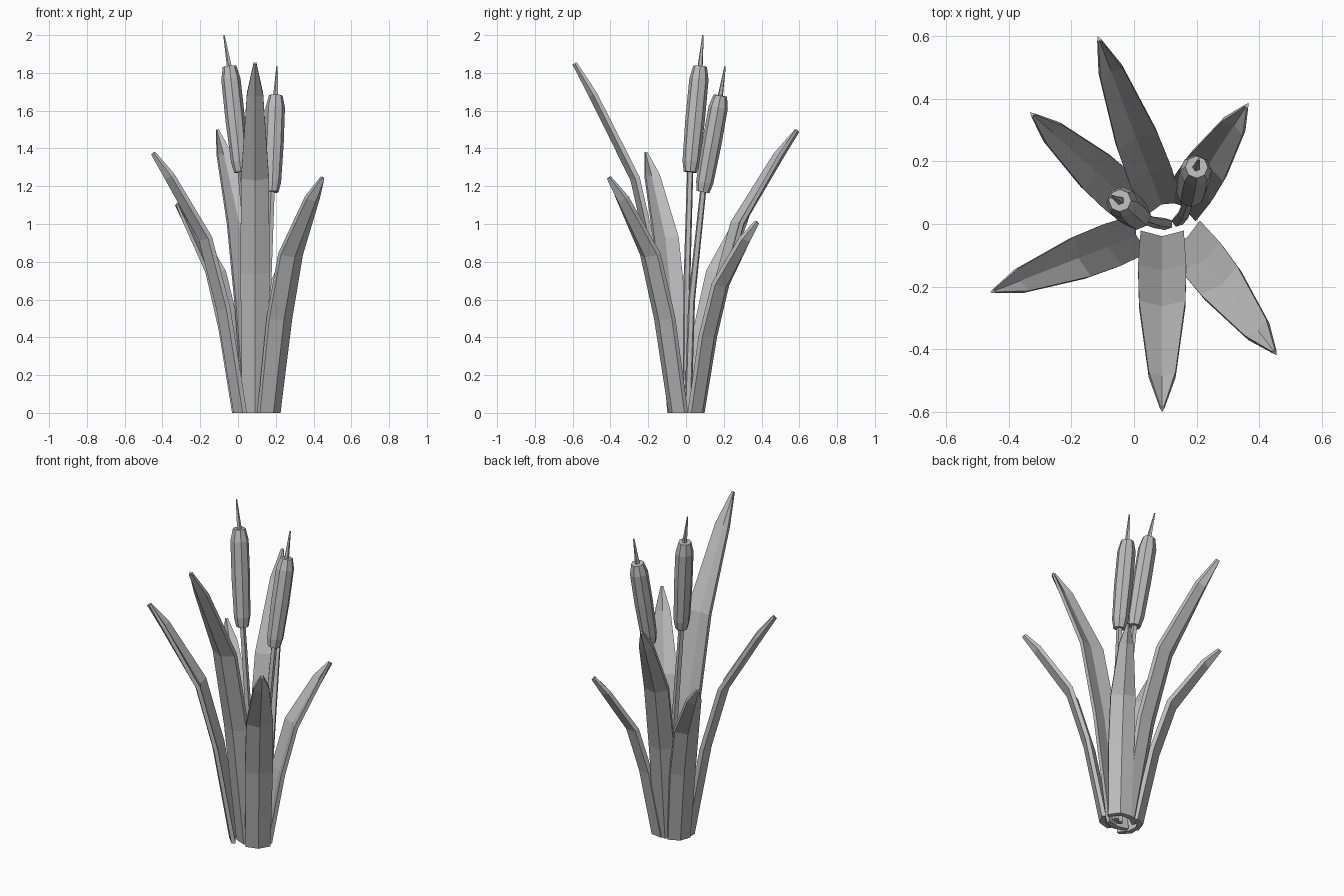
import bpy, bmesh, math
from mathutils import Vector

default_cube = bpy.data.objects.get("Cube")
if default_cube:
    bpy.data.objects.remove(default_cube, do_unlink=True)

grey = bpy.data.materials.new("neutral grey")
grey.use_nodes = True
colour = (0.5, 0.5, 0.5, 1)
grey.diffuse_color = colour
grey.node_tree.nodes["Principled BSDF"].inputs["Base Color"].default_value = colour

UP = Vector((0, 0, 1))


def loft(name, rings):
    """Skin matching rings of points into one closed, flat-shaded object."""
    bm = bmesh.new()
    loops = [[bm.verts.new(p) for p in ring] for ring in rings]
    count = len(loops[0])
    for low, high in zip(loops, loops[1:]):
        for i in range(count):
            j = (i + 1) % count
            bm.faces.new((low[i], low[j], high[j], high[i]))
    bm.faces.new(loops[0][::-1])
    bm.faces.new(loops[-1])
    bmesh.ops.recalc_face_normals(bm, faces=bm.faces)
    mesh = bpy.data.meshes.new(name)
    bm.to_mesh(mesh)
    bm.free()
    mesh.materials.append(grey)
    obj = bpy.data.objects.new(name, mesh)
    bpy.context.collection.objects.link(obj)
    return obj


# Leaf stations: height share, outward share, half width, thickness scale
STATIONS = [
    (0, 0, 0.069, 1),
    (0.4, 0.20, 0.077, 1),
    (0.67, 0.41, 0.074, 1),
    (0.91, 0.82, 0.043, 0.9),
    (1, 1, 0.007, 0.5),
]
# Folded cross-section: share of half width, offset outward
SECTION = [(-1, -0.026), (0, -0.008), (1, -0.026),
           (1, -0.002), (0, 0.026), (-1, -0.002)]


def leaf(name, base, tip, height, width=1.0):
    """Folded blade that arches from its foot outward to a narrow tip."""
    foot = Vector((*base, 0))
    reach = Vector((*tip, 0)) - foot
    outward = reach.normalized()
    side = UP.cross(outward)
    centres = [foot + reach * s[1] + UP * height * s[0] for s in STATIONS]
    rings = []
    for i, (_, _, half, thick) in enumerate(STATIONS):
        before = centres[max(i - 1, 0)]
        after = centres[min(i + 1, len(centres) - 1)]
        normal = outward if i == 0 else side.cross(after - before).normalized()
        if normal.dot(outward) < 0:
            normal = -normal
        rings.append([centres[i] + side * (u * half * width) + normal * (v * thick)
                      for u, v in SECTION])
    return loft(name, rings)


leaf("front_leaf", (0.09, -0.047), (0.09, -0.59), 1.85)
leaf("front_left_leaf", (0.172, -0.052), (0.45, -0.41), 1.245)
leaf("right_leaf", (0, -0.04), (-0.45, -0.215), 1.375, 0.93)
leaf("back_right_leaf", (0.01, 0.05), (-0.325, 0.35), 1.105, 0.93)
leaf("back_leaf", (0.085, 0.07), (-0.112, 0.59), 1.495, 0.93)
leaf("back_left_leaf", (0.157, 0.065), (0.36, 0.378), 1.01, 0.93)


def rings_along(points, radii, sides):
    """Round rings set square to a path; the first lies flat on the ground plane."""
    points = [Vector(p) for p in points]
    rings = []
    for i, (centre, radius) in enumerate(zip(points, radii)):
        axis = points[min(i + 1, len(points) - 1)] - points[max(i - 1, 0)]
        axis = UP if centre.z == 0 else axis.normalized()
        across = axis.cross(Vector((0, 1, 0))).normalized()
        along = axis.cross(across)
        angles = [math.tau * k / sides for k in range(sides)]
        rings.append([centre + (across * math.cos(a) + along * math.sin(a)) * radius
                      for a in angles])
    return rings


def cattail(name, base, middle, head_low, head_high, tip):
    """Slim stem, faceted seed head with chamfered ends, and a thin spike."""
    loft(name + "_stem", rings_along([base, middle, head_low],
                                     (0.02, 0.019, 0.017), 5))
    low, high = Vector(head_low), Vector(head_high)
    shares = (0, 0.1, 0.5, 0.88, 1)
    loft(name + "_head", rings_along([low.lerp(high, s) for s in shares],
                                     (0.035, 0.046, 0.052, 0.051, 0.036), 8))
    loft(name + "_spike", rings_along([head_high, tip], (0.014, 0.004), 5))


cattail("tall_cattail", (0.105, 0, 0), (0.07, 0.005, 0.7),
        (0.015, 0.022, 1.275), (-0.045, 0.075, 1.835), (-0.074, 0.09, 2))
cattail("short_cattail", (0.14, 0.01, 0), (0.158, 0.03, 0.6),
        (0.18, 0.09, 1.17), (0.2, 0.182, 1.68), (0.207, 0.207, 1.835))
